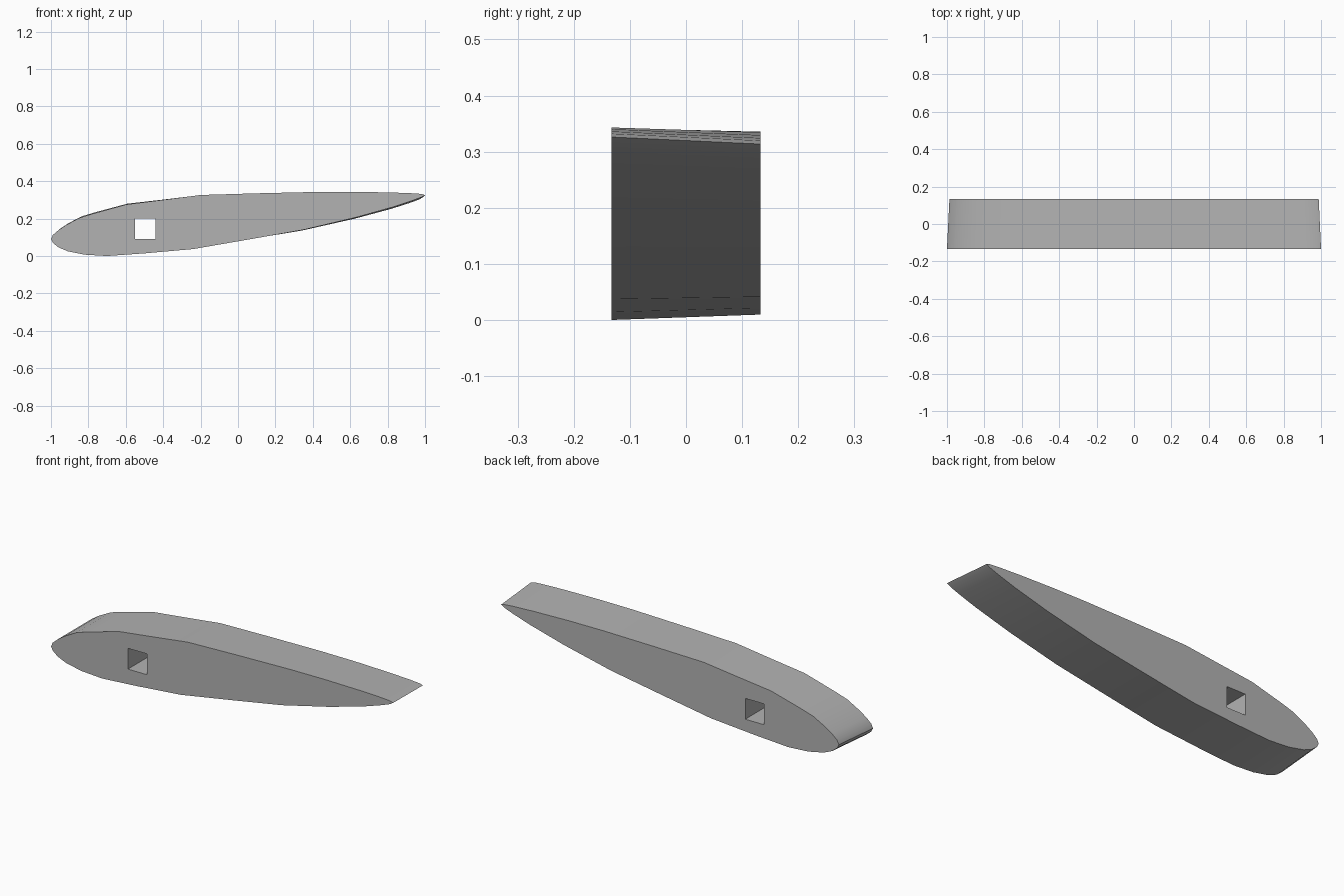
import bpy
import bmesh
import math

cube = bpy.data.objects.get("Cube")
if cube:
    bpy.data.objects.remove(cube, do_unlink=True)

grey = bpy.data.materials.new("plain grey")
grey.use_nodes = True
colour = (0.45, 0.45, 0.45, 1)
grey.diffuse_color = colour
grey.node_tree.nodes["Principled BSDF"].inputs["Base Color"].default_value = colour

HALF = 0.133
# Airfoil outline, from the nose over the top to the tail and back below
OUTLINE = [(-1, 0.09), (-0.99, 0.112), (-0.96, 0.138), (-0.92, 0.165),
           (-0.85, 0.203), (-0.78, 0.225), (-0.6, 0.275), (-0.4, 0.3),
           (-0.2, 0.326), (0.1, 0.335), (0.4, 0.342), (0.6, 0.343),
           (0.8, 0.34), (0.92, 0.336), (0.98, 0.332), (1, 0.326),
           (0.98, 0.314), (0.93, 0.295), (0.83, 0.262), (0.63, 0.206),
           (0.35, 0.14), (0.05, 0.087), (-0.24, 0.037), (-0.5, 0.014),
           (-0.7, 0), (-0.82, 0.007), (-0.91, 0.025), (-0.96, 0.046),
           (-0.99, 0.07)]
# Square spar opening
HOLE = [(-0.55, 0.09), (-0.55, 0.2), (-0.44, 0.2), (-0.44, 0.09)]


def rear(p):
    """Rear section: slightly smaller and less pitched."""
    s, a = 0.986, -0.0105
    x, z = p[0] * s, (p[1] - 0.17) * s
    return (x * math.cos(a) - z * math.sin(a),
            x * math.sin(a) + z * math.cos(a) + 0.17)


bm = bmesh.new()


def add_loop(points, y):
    verts = [bm.verts.new((x, y, z)) for x, z in points]
    edges = [bm.edges.new((v, verts[(i + 1) % len(verts)]))
             for i, v in enumerate(verts)]
    return verts, edges


def bridge(a, b):
    for i in range(len(a)):
        j = (i + 1) % len(a)
        bm.faces.new((a[i], a[j], b[j], b[i]))


# Loft the skin and the spar tunnel, then cap both ends around the opening
front, front_edges = add_loop(OUTLINE, -HALF)
back, back_edges = add_loop([rear(p) for p in OUTLINE], HALF)
hole_front, hf_edges = add_loop(HOLE, -HALF)
hole_back, hb_edges = add_loop(HOLE, HALF)
bridge(front, back)
bridge(hole_front, hole_back)
for edges, y in ((front_edges + hf_edges, -1), (back_edges + hb_edges, 1)):
    bmesh.ops.triangle_fill(bm, edges=edges, use_beauty=True, normal=(0, y, 0))
bmesh.ops.recalc_face_normals(bm, faces=bm.faces)

mesh = bpy.data.meshes.new("wing_section")
bm.to_mesh(mesh)
bm.free()
mesh.materials.append(grey)
wing = bpy.data.objects.new("wing_section", mesh)
bpy.context.collection.objects.link(wing)

bpy.ops.object.select_all(action='DESELECT')
wing.select_set(True)
bpy.context.view_layer.objects.active = wing
bpy.ops.object.shade_smooth_by_angle(angle=math.radians(30))
